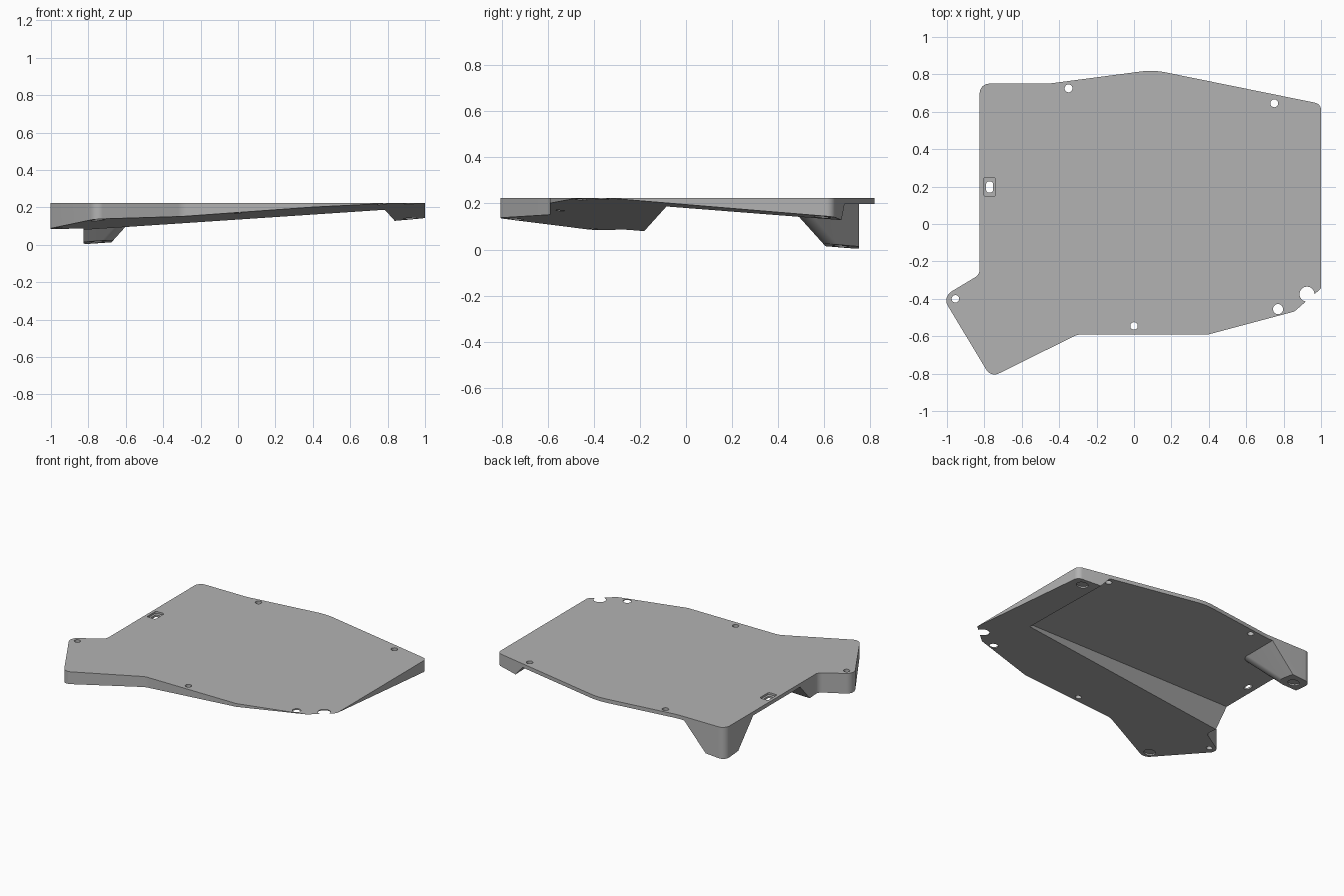
import bpy, bmesh, math
from mathutils import Vector

cube = bpy.data.objects.get("Cube")
if cube:
    bpy.data.objects.remove(cube, do_unlink=True)

TOP, UNDER, LOW = 0.224, 0.198, -0.05


def desk(x, y):
    """Height of the tilted plane the feet rest on."""
    return 0.003 + 0.0715 * (x + 0.82) - 0.083 * (y - 0.75)


def rounded(corners, steps=8):
    """Polygon outline with each (x, y, radius) corner filleted."""
    out = []
    for i, (x, y, r) in enumerate(corners):
        p = Vector((x, y))
        if r == 0:
            out.append(p)
            continue
        u = (Vector(corners[i - 1][:2]) - p).normalized()
        v = (Vector(corners[(i + 1) % len(corners)][:2]) - p).normalized()
        half = u.angle(v) / 2
        centre = p + (u + v).normalized() * r / math.sin(half)
        t = r / math.tan(half)
        a, b = p + u * t - centre, p + v * t - centre
        out += [centre + a.lerp(b, k / steps).normalized() * r for k in range(steps + 1)]
    return out


def circle(x, y, r, n=32):
    return [Vector((x + r * math.cos(k * math.tau / n), y + r * math.sin(k * math.tau / n)))
            for k in range(n)]


def box(x, y, w, h, r):
    w, h = w / 2, h / 2
    return rounded([(x - w, y - h, r), (x + w, y - h, r), (x + w, y + h, r), (x - w, y + h, r)])


def solid(name, lower, upper, z0, z1):
    """Loft between two outlines; a height may be a number or a function of x, y."""
    def height(z, p):
        return z(p.x, p.y) if callable(z) else z
    bm = bmesh.new()
    lo = [bm.verts.new((p.x, p.y, height(z0, p))) for p in lower]
    hi = [bm.verts.new((p.x, p.y, height(z1, p))) for p in upper]
    bm.faces.new(lo)
    bm.faces.new(hi)
    for i in range(len(lo)):
        bm.faces.new((lo[i - 1], lo[i], hi[i], hi[i - 1]))
    bmesh.ops.recalc_face_normals(bm, faces=bm.faces[:])
    mesh = bpy.data.meshes.new(name)
    bm.to_mesh(mesh)
    bm.free()
    obj = bpy.data.objects.new(name, mesh)
    bpy.context.scene.collection.objects.link(obj)
    return obj


def cut(body, cutter):
    """Subtract the cutter and remove it."""
    cutter.hide_render = True
    mod = body.modifiers.new("cut", 'BOOLEAN')
    mod.operation, mod.solver, mod.object = 'DIFFERENCE', 'EXACT', cutter
    bpy.context.view_layer.update()
    graph = bpy.context.evaluated_depsgraph_get()
    mesh = bpy.data.meshes.new_from_object(body.evaluated_get(graph))
    body.modifiers.clear()
    body.data = mesh
    bpy.data.objects.remove(cutter, do_unlink=True)


# Case body: full outline as one thick slab
outline = rounded([
    (-0.825, 0.75, 0.05), (-0.825, -0.27, 0.05), (-1.024, -0.39, 0.055),
    (-0.765, -0.82, 0.05), (-0.3, -0.59, 0.1), (0.4, -0.59, 0.05),
    (1, -0.43, 0), (1, 0.642, 0.04), (0.103, 0.824, 0.4), (-0.46, 0.75, 0.4)])
case = solid("case_body", outline, outline, LOW + 0.02, TOP)


# Underside hollow, leaving a front wedge, a side block and a tapered rear foot
def hollow(d):
    return rounded([(0.775 + d, -0.075 - d, 0), (0.775 + d, 1.2, 0), (-0.51 - d, 1.2, 0),
                    (-0.51 - d, 0.44 + d, 0.06), (-1.2, 0.44 + d, 0), (-1.2, -0.075 - d, 0)])


cut(case, solid("hollow_cutter", hollow(0.9 * (UNDER - LOW)), hollow(0), LOW, UNDER))

# Tilted resting plane
ground = box(0, 0, 3, 3, 0.1)
cut(case, solid("desk_cutter", ground, ground, -0.5, desk))

# Screw holes and the open notch
for x, y, r in [(-0.35, 0.725, 0.021), (0.75, 0.645, 0.021), (-0.955, -0.4, 0.02),
                (0, -0.545, 0.02), (0.77, -0.455, 0.027), (0.925, -0.375, 0.04)]:
    ring = circle(x, y, r)
    cut(case, solid("hole_cutter", ring, ring, -0.2, 0.4))

# Shallow pad recesses under the feet
for x, y in [(-0.75, 0.67), (-0.75, -0.74), (0.92, 0.59)]:
    ring = circle(x, y, 0.037)
    cut(case, solid("pad_cutter", ring, ring, -0.2, lambda a, b: desk(a, b) + 0.01))

# Switch slot: recessed pocket with a through opening
pocket = box(-0.772, 0.198, 0.065, 0.1, 0.012)
cut(case, solid("pocket_cutter", pocket, pocket, TOP - 0.013, 0.4))
slot = box(-0.772, 0.198, 0.036, 0.058, 0.012)
cut(case, solid("slot_cutter", slot, slot, -0.2, 0.4))

# Material
grey = bpy.data.materials.new("plain grey")
grey.use_nodes = True
colour = (0.45, 0.45, 0.45, 1)
grey.diffuse_color = colour
next(n for n in grey.node_tree.nodes
     if n.type == 'BSDF_PRINCIPLED').inputs["Base Color"].default_value = colour
case.data.materials.clear()
case.data.materials.append(grey)

# Smooth rounded corners, sharp edges elsewhere
bpy.ops.object.select_all(action='DESELECT')
case.select_set(True)
bpy.context.view_layer.objects.active = case
bpy.ops.object.shade_smooth_by_angle(angle=math.radians(25))
